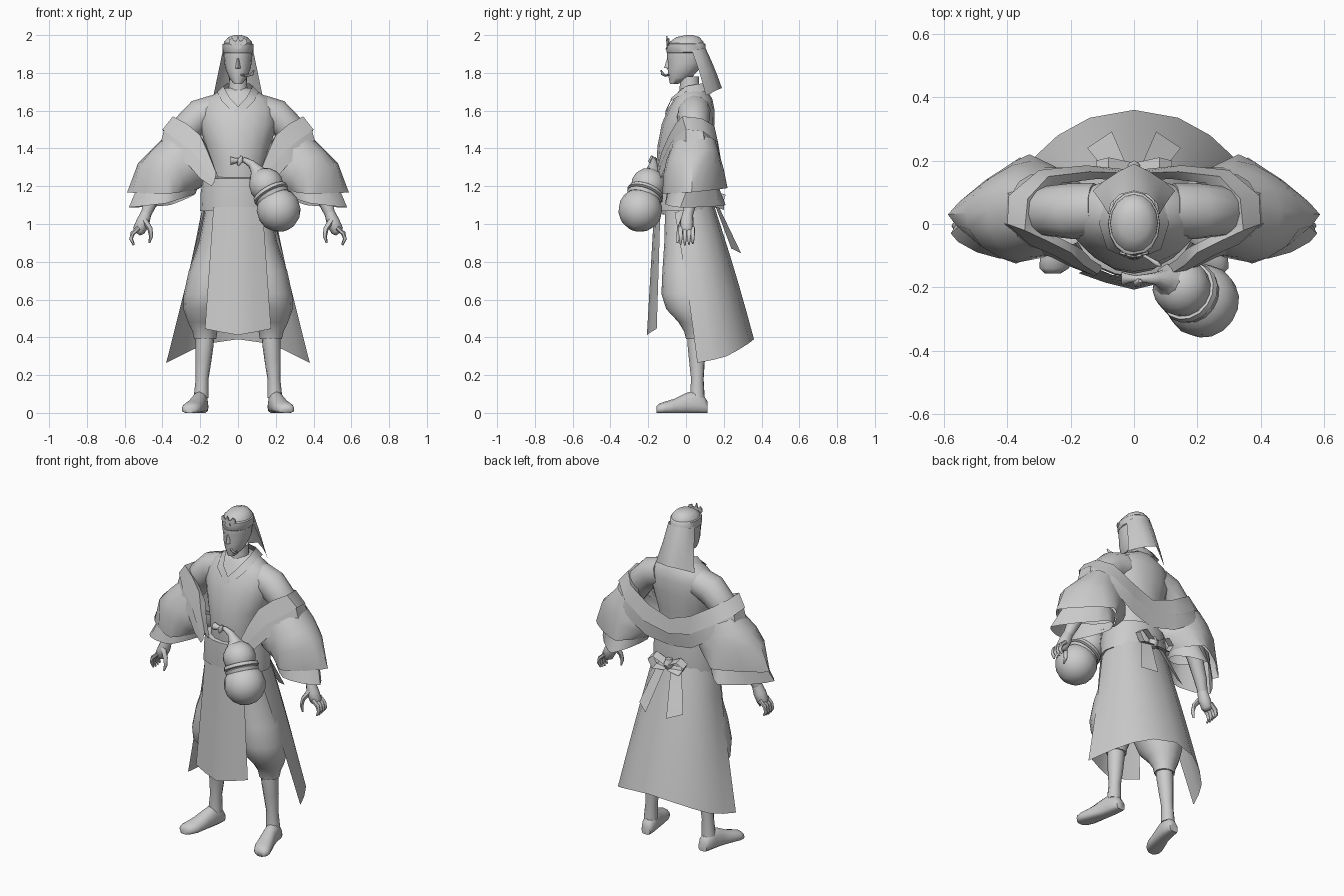
import bpy, math
from mathutils import Vector as V

cloth = bpy.data.materials.new("plain_grey")
cloth.diffuse_color = (0.6, 0.6, 0.6, 1)


def finish(name, verts, faces, mirror=False, angle=40):
    me = bpy.data.meshes.new(name)
    me.from_pydata([tuple(v) for v in verts], [], faces)
    me.materials.append(cloth)
    ob = bpy.data.objects.new(name, me)
    bpy.context.collection.objects.link(ob)
    bpy.ops.object.select_all(action='DESELECT')
    ob.select_set(True)
    bpy.context.view_layer.objects.active = ob
    bpy.ops.object.mode_set(mode='EDIT')
    bpy.ops.mesh.select_all(action='SELECT')
    bpy.ops.mesh.normals_make_consistent(inside=False)
    bpy.ops.object.mode_set(mode='OBJECT')
    bpy.ops.object.shade_smooth_by_angle(angle=math.radians(angle))
    if mirror:
        m = ob.modifiers.new("mirror", 'MIRROR')
        m.merge_threshold = 0.0005
    return ob


def loft(name, rows, closed=True, caps=True, mirror=False, angle=40):
    """Skin a list of equal-length point rows."""
    n = len(rows[0])
    faces = []
    for r in range(len(rows) - 1):
        for i in range(n if closed else n - 1):
            j = (i + 1) % n
            faces.append((r*n + i, r*n + j, (r+1)*n + j, (r+1)*n + i))
    if closed and caps:
        faces += [tuple(range(n)), tuple(range((len(rows)-1)*n, len(rows)*n))]
    return finish(name, [p for row in rows for p in row], faces, mirror, angle)


def ring(o, f, i, b, n=12, k=1.0):
    """Loop through outer, front, inner and back points; k=2 is a diamond."""
    o, f, i, b = V(o), V(f), V(i), V(b)
    c = (o + f + i + b) / 4
    out = []
    for s in range(n):
        a = 2 * math.pi * s / n
        ca, sa = math.cos(a), math.sin(a)
        out.append(c + ((o if ca > 0 else i) - c) * abs(ca)**k
                   + ((f if sa > 0 else b) - c) * abs(sa)**k)
    return out


def level(z, rx, yf, yb, cx=0, n=16):
    ym = (yf + yb) / 2
    return ring((cx+rx, ym, z), (cx, yf, z), (cx-rx, ym, z), (cx, yb, z), n)


def stack(name, data, mirror=False, n=16, caps=True, angle=50):
    return loft(name, [level(*d, n=n) for d in data], True, caps, mirror, angle)


def tube(name, pts, mirror=False, n=10):
    """Round tube through (x, y, z, radius) points."""
    P = [V(p[:3]) for p in pts]
    rows = []
    for i, p in enumerate(P):
        d = (P[min(i+1, len(P)-1)] - P[max(i-1, 0)]).normalized()
        u = d.cross(V((0.1, 1, 0.05))).normalized()
        w = d.cross(u)
        rows.append([p + (u*math.cos(2*math.pi*s/n) + w*math.sin(2*math.pi*s/n)) * pts[i][3]
                     for s in range(n)])
    return loft(name, rows, True, True, mirror, 60)


def strip(name, a, b, steps=4, bulge=(0, 0, 0), mirror=True):
    """Cloth sheet between two edges, pushed out by bulge in the middle."""
    rows = [[V(p).lerp(V(q), s/steps) + V(bulge) * math.sin(math.pi*s/steps)
             for p, q in zip(a, b)] for s in range(steps + 1)]
    return loft(name, rows, False, False, mirror, 60)


# head, nose, neck
stack("head", [(1.742, .022, -.085, -.04), (1.775, .048, -.092, .03), (1.82, .066, -.097, .07),
               (1.85, .072, -.096, .09), (1.88, .075, -.1, .095), (1.93, .079, -.1, .1),
               (1.965, .074, -.085, .092), (1.99, .05, -.05, .07), (2.0, .018, 0, .035)])
loft("nose", [ring((.006, -.094, 1.875), (0, -.101, 1.875), (-.006, -.094, 1.875), (0, -.09, 1.875), 8),
              ring((.014, -.092, 1.825), (0, -.116, 1.826), (-.014, -.092, 1.825), (0, -.09, 1.82), 8)])
stack("neck", [(1.64, .065, -.04, .09), (1.7, .05, -.035, .07), (1.78, .047, -.03, .07)])

# headband, forehead crest, cloth hanging from the headband, stalk in the mouth
stack("headband", [(1.905, .076, -.1, .097), (1.91, .082, -.104, .104),
                   (1.952, .081, -.1, .102), (1.957, .074, -.092, .096)])
half = [(0, 1.925), (.018, 1.935), (.014, 1.952), (.034, 1.945), (.048, 1.958),
        (.044, 1.978), (.028, 1.985), (.024, 1.972), (.01, 1.968), (0, 1.995)]
crest = half + [(-x, z) for x, z in half[-2:0:-1]]
loft("crest", [[(x, y + (z - 1.92) * .05 + abs(x) * .3, z) for x, z in crest] for y in (-.11, -.103)], angle=30)
strip("head_cloth", [(0, .104, 1.93), (.045, .093, 1.93), (.073, .065, 1.925), (.08, .03, 1.92)],
      [(0, .19, 1.72), (.05, .165, 1.71), (.095, .135, 1.695), (.13, .105, 1.68)], 4, (0, .004, 0))
tube("mouth_stalk", [(.015, -.09, 1.79, .005), (.05, -.11, 1.785, .006),
                     (.075, -.125, 1.795, .009), (.085, -.132, 1.815, .003)], n=6)

# torso, shirt lapels and standing collar
stack("torso", [(1.05, .17, -.13, .13), (1.2, .15, -.148, .125), (1.32, .148, -.157, .13),
                (1.42, .174, -.15, .14), (1.53, .205, -.128, .15), (1.61, .205, -.095, .15),
                (1.66, .175, -.065, .14), (1.695, .115, -.045, .12), (1.72, .07, -.025, .1)])
strip("lapel", [(-.02, -.108, 1.6), (.045, -.075, 1.67), (.078, .0, 1.73), (.06, .09, 1.745), (0, .105, 1.745)],
      [(.01, -.112, 1.575), (.085, -.08, 1.65), (.11, .0, 1.7), (.09, .11, 1.7), (0, .135, 1.69)], 2)

# robe collar that has slid off the shoulders, in two folded layers
rim = [(0, .16, 1.39), (.14, .165, 1.44), (.27, .15, 1.52), (.335, .08, 1.56), (.345, -.02, 1.57),
       (.27, -.055, 1.53), (.2, -.09, 1.47), (.16, -.13, 1.38), (.115, -.158, 1.27)]
fold = [(0, .17, 1.3), (.15, .185, 1.34), (.3, .17, 1.43), (.395, .09, 1.49), (.4, 0, 1.5),
        (.33, -.065, 1.45), (.25, -.1, 1.39), (.19, -.135, 1.31), (.125, -.164, 1.22)]
hem = [(0, .15, 1.22), (.15, .17, 1.25), (.31, .178, 1.35), (.405, .1, 1.43), (.41, 0, 1.43),
       (.34, -.08, 1.37), (.26, -.105, 1.31), (.2, -.135, 1.24), (.14, -.158, 1.2)]
inside = [(x*.84, y*.86, z - .05) for x, y, z in rim]
loft("robe_collar", [inside, rim, fold], False, False, True, 50)
loft("robe_collar_under", [[(x*.97, y*.97, z + .01) for x, y, z in fold], hem], False, False, True, 50)

# wide outer sleeves with an inner sleeve below
loft("outer_sleeve", [
    ring((.39, .05, 1.46), (.29, -.08, 1.4), (.12, .02, 1.3), (.28, .16, 1.42), 16),
    ring((.46, .045, 1.39), (.335, -.105, 1.335), (.12, .03, 1.265), (.3, .18, 1.36), 16),
    ring((.53, .035, 1.32), (.36, -.12, 1.26), (.14, .035, 1.23), (.32, .2, 1.29), 16, 1.15),
    ring((.587, .03, 1.168), (.372, -.125, 1.16), (.21, .06, 1.185), (.33, .22, 1.19), 16, 1.6)],
    True, False, True, 50)
loft("inner_sleeve", [
    ring((.51, .03, 1.25), (.36, -.09, 1.23), (.2, .05, 1.23), (.33, .16, 1.23), 16, 1.2),
    ring((.578, -.03, 1.088), (.38, -.11, 1.11), (.225, .05, 1.16), (.36, .21, 1.1), 16, 1.5)],
    True, False, True)

# arms and hands
tube("arm", [(.12, .045, 1.6, .085), (.2, .04, 1.575, .088), (.27, .04, 1.51, .08), (.33, .04, 1.4, .065),
             (.41, .035, 1.23, .045), (.465, .02, 1.11, .036), (.488, .01, 1.05, .028)], True, 12)
tube("palm", [(.485, .01, 1.06, .028), (.503, .005, 1.01, .036), (.525, .005, .965, .034),
              (.535, .005, .95, .02)], True)
for i, y in enumerate((-.028, -.006, .016, .036)):
    tube("finger_%d" % (i + 1), [(.525, y, .98, .012), (.558, y, .95, .012), (.566, y, .92, .01),
                                 (.552, y, .888 + .004*abs(i - 1), .005)], True, 6)
tube("thumb", [(.495, -.015, 1.02, .016), (.466, -.035, .975, .014), (.46, -.042, .935, .011),
               (.47, -.045, .9, .005)], True, 6)

# sash
stack("sash", [(1.07, .17, -.14, .12), (1.07, .2, -.165, .15), (1.16, .198, -.168, .152),
               (1.24, .187, -.165, .147), (1.25, .15, -.14, .12)], n=20, angle=35)

# back skirt, front panel
strip("back_skirt",
      [(0, .148, 1.1), (.08, .138, 1.1), (.135, .11, 1.1), (.175, .06, 1.09), (.19, 0, 1.08), (.18, -.06, 1.06)],
      [(0, .36, .39), (.14, .335, .37), (.24, .28, .335), (.31, .215, .3), (.35, .14, .28), (.38, .06, .265)],
      5, (0, .006, 0))
strip("front_panel", [(0, -.168, 1.09), (.07, -.16, 1.09), (.13, -.135, 1.09)],
      [(0, -.207, .412), (.09, -.185, .428), (.175, -.155, .445)], 4)

# baggy trousers, legs, shoes
stack("trouser_leg", [(1.1, .085, -.11, .12, .085), (.9, .108, -.115, .125, .1), (.75, .126, -.125, .14, .135),
                      (.63, .132, -.13, .15, .155), (.55, .12, -.105, .15, .17), (.48, .09, -.04, .13, .175),
                      (.43, .066, -.01, .115, .175), (.39, .058, .0, .11, .174)], True)
tube("shin", [(.172, .055, .45, .05), (.177, .055, .36, .048), (.183, .058, .28, .043),
              (.19, .06, .18, .034), (.195, .06, .08, .04)], True)
shoe = [(.115, .192, .028, .06), (.095, .194, .038, .09), (.05, .2, .042, .12), (.0, .21, .043, .105),
        (-.06, .228, .05, .075), (-.11, .243, .054, .06), (-.14, .252, .046, .05), (-.156, .256, .025, .035)]
loft("shoe", [ring((c+w, y, h*.35), (c, y, h), (c-w, y, h*.35), (c, y, 0), 12, .8) for y, c, w, h in shoe],
     True, True, True, 50)


# gourd flask: two bulbs, cord rings and a bent neck
def turned(name, a, b, profile, n=16):
    a, b = V(a), V(b)
    tube(name, [(*a.lerp(b, t), r) for t, r in profile], n=n)


def ball(name, c, r):
    d = V((-.45, .32, .83)).normalized() * r
    turned(name, V(c) - d, V(c) + d, [((1 - math.cos(math.pi*s/8))/2, max(.002, r*math.sin(math.pi*s/8)))
                                      for s in range(9)])


ball("gourd_lower_bulb", (.215, -.242, 1.075), .117)
ball("gourd_upper_bulb", (.15, -.2, 1.205), .092)
turned("gourd_cord", (.19, -.227, 1.13), (.165, -.21, 1.175),
       [(0, .07), (.05, .09), (.4, .096), (.5, .088), (.6, .1), (.95, .095), (1, .07)])
tube("gourd_neck", [(.11, -.18, 1.26, .055), (.095, -.175, 1.29, .032), (.07, -.172, 1.32, .02),
                    (.035, -.172, 1.338, .014), (.005, -.172, 1.338, .01), (-.015, -.172, 1.335, .014),
                    (-.04, -.172, 1.335, .022)])
tube("gourd_tie", [(.0, -.18, 1.31, .006), (.012, -.185, 1.335, .016), (.02, -.18, 1.36, .006)], n=6)

# bow at the back of the sash
strip("bow_tail", [(.015, .165, 1.11), (.075, .15, 1.11)], [(.07, .292, .845), (.148, .24, .87)], 3)
loft("bow_loop", [[(x, y, z), (x, y + .045, z - .015)] for x, y, z in
                  [(.01, .15, 1.13), (.08, .165, 1.17), (.12, .155, 1.14), (.09, .155, 1.09), (.01, .15, 1.1)]],
     False, False, True)
stack("bow_knot", [(1.085, .018, .14, .185), (1.115, .028, .14, .2), (1.145, .018, .14, .185)], n=8)
